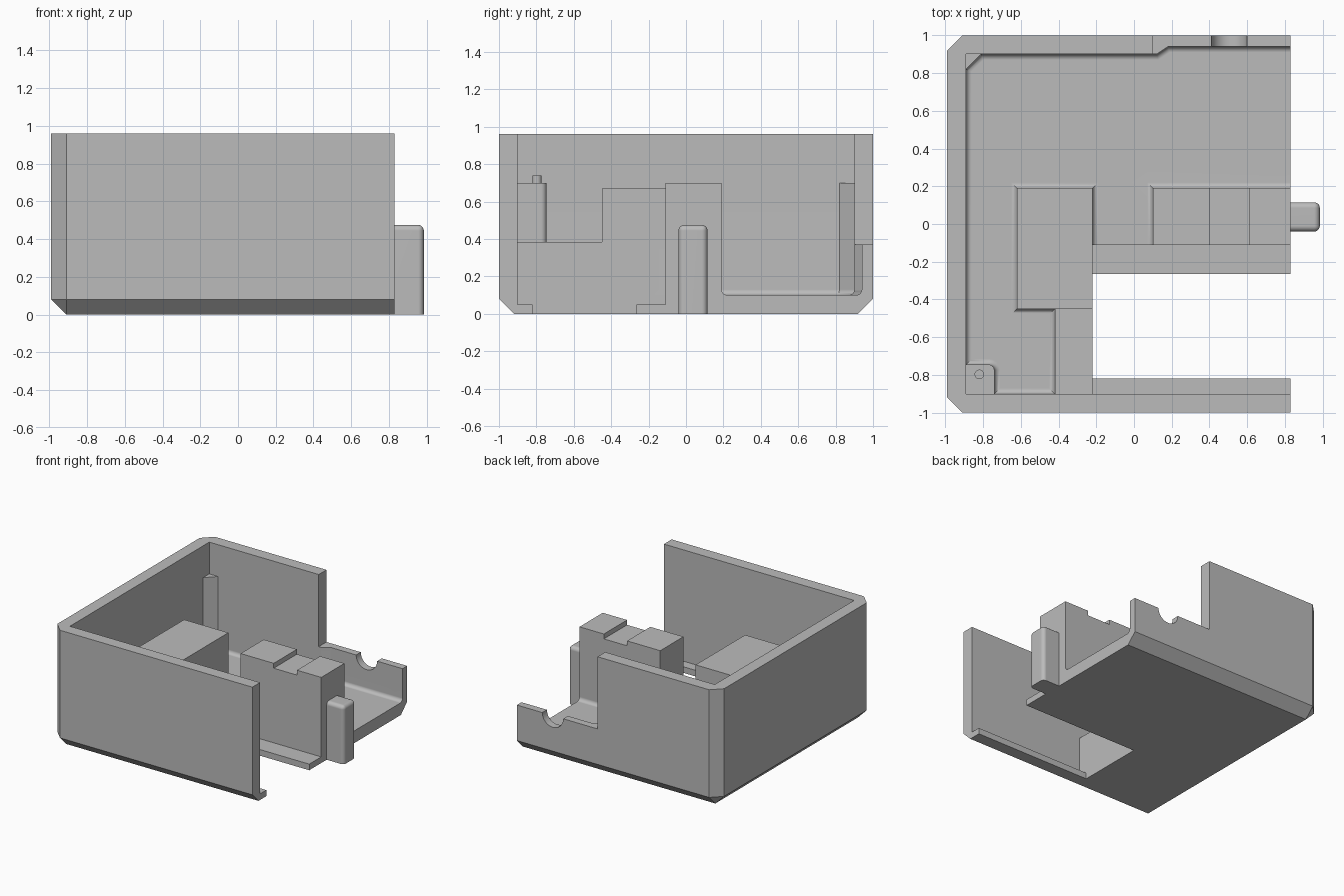
import bpy, bmesh, math
from mathutils import Matrix, Vector

if "Cube" in bpy.data.objects:
    bpy.data.objects.remove(bpy.data.objects["Cube"], do_unlink=True)

grey = bpy.data.materials.new("plain grey")
grey.use_nodes = True
grey.diffuse_color = (0.5, 0.5, 0.5, 1)
grey.node_tree.nodes["Principled BSDF"].inputs["Base Color"].default_value = (0.5, 0.5, 0.5, 1)

TOP = 1.2    # cutters end above the rim
OUT = 0.9    # cutters end beyond the open side
LIP = 0.83   # open side of the case


def finish(name, bm):
    bmesh.ops.recalc_face_normals(bm, faces=bm.faces)
    mesh = bpy.data.meshes.new(name)
    bm.to_mesh(mesh)
    bm.free()
    mesh.materials.append(grey)
    obj = bpy.data.objects.new(name, mesh)
    bpy.context.collection.objects.link(obj)
    return obj


def prism(points, z0, z1):
    bm = bmesh.new()
    base = bm.faces.new([bm.verts.new((x, y, z0)) for x, y in points])
    up = bmesh.ops.extrude_face_region(bm, geom=[base], use_keep_orig=True)
    for v in up["geom"]:
        if isinstance(v, bmesh.types.BMVert):
            v.co.z = z1
    bmesh.ops.recalc_face_normals(bm, faces=bm.faces)
    return bm


def box(x0, x1, y0, y1, z0, z1):
    return prism([(x0, y0), (x1, y0), (x1, y1), (x0, y1)], z0, z1)


def cylinder(centre, radius, depth, axis):
    bm = bmesh.new()
    turn = Vector((0, 0, 1)).rotation_difference(Vector(axis)).to_matrix().to_4x4()
    bmesh.ops.create_cone(bm, cap_ends=True, segments=32, radius1=radius, radius2=radius,
                          depth=depth, matrix=Matrix.Translation(centre) @ turn)
    return bm


def bevel(bm, rule, size, segments):
    """Bevel the edges whose two end points satisfy the rule."""
    edges = [e for e in bm.edges if rule(e.verts[0].co, e.verts[1].co)]
    bmesh.ops.bevel(bm, geom=edges, offset=size, segments=segments, profile=0.5,
                    affect='EDGES', clamp_overlap=False)


def near(a, b):
    return abs(a - b) < 0.001


def smooth(obj):
    bpy.ops.object.select_all(action='DESELECT')
    obj.select_set(True)
    bpy.context.view_layer.objects.active = obj
    bpy.ops.object.shade_smooth_by_angle(angle=math.radians(30))
    weighted = obj.modifiers.new("even shading", 'WEIGHTED_NORMAL')
    weighted.keep_sharp = True


# Outer case, chamfered along the bottom and the two closed corners
bm = box(-0.99, LIP, -1, 1, 0, 0.96)
bevel(bm, lambda a, b: (a.z + b.z < 0.01 and not near(a.x + b.x, 2 * LIP))
      or (near(a.x, -0.99) and near(b.x, -0.99) and near(a.y, b.y)), 0.08, 1)
case = finish("case", bm)

# Main pocket: its plan leaves the blocks and posts standing, its floor edge is rounded
plan = [(-0.89, 0.82), (-0.89, -0.745), (-0.74, -0.745), (-0.74, -0.9),
        (-0.42, -0.9), (-0.42, -0.45), (-0.62, -0.45), (-0.62, 0.19),
        (-0.22, 0.19), (-0.22, -0.2), (0.1, -0.2), (0.1, 0.19),
        (OUT, 0.19), (OUT, 0.94), (0.18, 0.94), (0.12, 0.9), (-0.81, 0.9)]
pocket = prism(plan, 0.1, TOP)
bevel(pocket, lambda a, b: near(a.x, -0.74) and near(b.x, -0.74)
      and near(a.y, -0.745) and near(b.y, -0.745), 0.03, 4)
bevel(pocket, lambda a, b: near(a.z, 0.1) and near(b.z, 0.1), 0.03, 5)

cuts = {
    "pocket": pocket,
    "upper_room": box(-0.89, OUT, -0.9, 0.9, 0.7, TOP),
    "front_bay": box(-0.22, OUT, -0.9, -0.11, 0.05, TOP),
    "floor_opening": box(-0.22, OUT, -0.82, -0.265, -0.1, 0.3),
    "rear_block_top": box(-0.62, -0.22, -0.45, 0.19, 0.67, TOP),
    "low_block_top": box(-0.42, -0.22, -0.9, -0.45, 0.385, TOP),
    "centre_block_dip": box(0.4, 0.61, -0.2, 0.3, 0.66, TOP),
    "back_wall_step": box(0.1, OUT, 0.8, 1.1, 0.37, TOP),
    "back_wall_notch": cylinder((0.505, 0.98, 0.37), 0.095, 0.3, (0, 1, 0)),
}
for name, shape in cuts.items():
    cutter = finish(name + "_cutter", shape)
    cutter.hide_render = True
    mod = case.modifiers.new(name, 'BOOLEAN')
    mod.operation = 'DIFFERENCE'
    mod.solver = 'EXACT'
    mod.object = cutter
    bpy.context.view_layer.objects.active = case
    bpy.ops.object.modifier_apply(modifier=mod.name)
    bpy.data.objects.remove(cutter, do_unlink=True)
smooth(case)

# Rounded tab standing out of the open side
bm = box(0.8, 0.985, -0.04, 0.115, 0, 0.475)
bevel(bm, lambda a, b: (near(a.z, 0.475) and near(b.z, 0.475) and a.x + b.x > 1.7)
      or (near(a.x, 0.985) and near(b.x, 0.985) and near(a.y, b.y)), 0.03, 5)
smooth(finish("side_tab", bm))

# Locating pin on the corner post
smooth(finish("post_pin", cylinder((-0.82, -0.797, 0.69), 0.025, 0.1, (0, 0, 1))))
